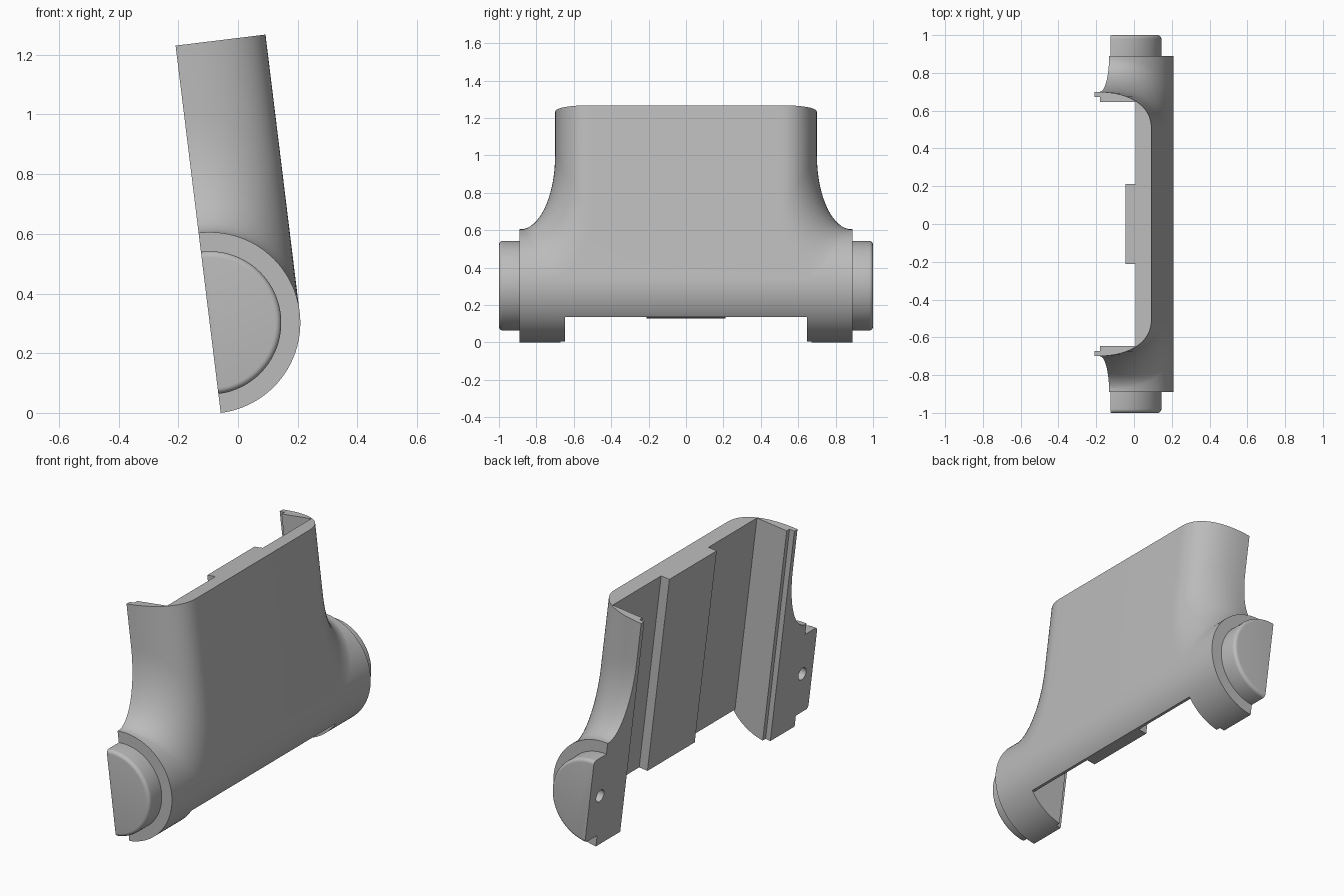
import bpy, bmesh
from math import sin, cos, pi, sqrt, radians

cube = bpy.data.objects.get("Cube")
if cube:
    bpy.data.objects.remove(cube, do_unlink=True)

R = 0.304        # barrel radius, also height of its axis
FRONT = 0.3035   # depth of the front face
TOP = 1.24


def loft(name, loops):
    """Closed solid through loops of equal point count."""
    bm = bmesh.new()
    rings = [[bm.verts.new(p) for p in loop] for loop in loops]
    n = len(rings[0])
    for a, b in zip(rings, rings[1:]):
        for i in range(n):
            k = (i + 1) % n
            bm.faces.new((a[i], a[k], b[k], b[i]))
    bm.faces.new(rings[0])
    bm.faces.new(rings[-1])
    bmesh.ops.recalc_face_normals(bm, faces=bm.faces[:])
    mesh = bpy.data.meshes.new(name)
    bm.to_mesh(mesh)
    bm.free()
    obj = bpy.data.objects.new(name, mesh)
    bpy.context.collection.objects.link(obj)
    return obj


def prism(name, outline, low, high):
    return loft(name, [[(x, y, z) for x, y in outline] for z in (low, high)])


def circle_y(y, r, n=96):
    return [(r * cos(2 * pi * i / n), y, R + r * sin(2 * pi * i / n)) for i in range(n)]


def combine(target, other, operation):
    mod = target.modifiers.new("combine", "BOOLEAN")
    mod.operation = operation
    mod.solver = "EXACT"
    mod.object = other
    bpy.context.view_layer.objects.active = target
    bpy.ops.object.modifier_apply(modifier=mod.name)
    bpy.data.objects.remove(other, do_unlink=True)


# Barrel with a stepped, rounded boss on each end
fillet = [(1 - 0.02 * (1 - sin(t * pi / 10)), 0.22 + 0.02 * cos(t * pi / 10)) for t in range(5, -1, -1)]
half = fillet + [(0.89, 0.24), (0.89, R)]
profile = [(-y, r) for y, r in half] + half[::-1]
shell = loft("half_shell_housing", [circle_y(y, r) for y, r in profile])

# Upright body: rounded corners, flaring into the barrel
STEPS = 20
rows = [(-0.02, 0.70)]
for i in range(STEPS + 1):
    a = i / STEPS * pi / 2
    rows.append((FRONT * sin(a) ** 0.87, 0.5 + 0.2 * max(cos(a), 0) ** 0.87))


def body_loop(t, level=None):
    side = []
    for u, y in rows:
        z = R + sqrt(R * R - u * u) - 0.002 + 0.4 * (1 - cos(t))
        side.append((u, y + 0.188 * (1 - sin(t)), z if level is None else level))
    return side + [(u, -y, z) for u, y, z in reversed(side)]


loops = [body_loop(0, R)]
loops += [body_loop(j / 16 * pi / 2) for j in range(17)]
loops.append(body_loop(pi / 2, TOP))
combine(shell, loft("upright_body", loops), "UNION")

# Flat back
combine(shell, prism("back_cut", [(-1, -2), (0, -2), (0, 2), (-1, 2)], -1, 2), "DIFFERENCE")

# Cavity with a rim rebate and a raised pad down the middle
right = [(-0.1, 0.672), (0.03, 0.672), (0.03, 0.646), (0.218, 0.646), (0.218, 0.212), (0.166, 0.212)]
outline = right + [(u, -y) for u, y in reversed(right)]
combine(shell, prism("cavity_cut", outline, -0.5, 2), "DIFFERENCE")

# Open bottom between the end blocks
combine(shell, prism("bottom_cut", [(-0.5, -0.646), (0.5, -0.646), (0.5, 0.646), (-0.5, 0.646)],
                     -0.5, 0.109), "DIFFERENCE")

# Blind screw hole in each end block
for s in (-1, 1):
    ring = [(s * 0.905 + 0.035 * cos(i * pi / 16), R + 0.035 * sin(i * pi / 16)) for i in range(32)]
    hole = loft("screw_hole_cut", [[(u, y, z) for y, z in ring] for u in (-0.1, 0.16)])
    combine(shell, hole, "DIFFERENCE")

# Single grey plastic
grey = bpy.data.materials.new("grey_plastic")
grey.use_nodes = True
colour = (0.5, 0.5, 0.5, 1)
grey.diffuse_color = colour
grey.node_tree.nodes["Principled BSDF"].inputs["Base Color"].default_value = colour
shell.data.materials.clear()
shell.data.materials.append(grey)
for face in shell.data.polygons:
    face.material_index = 0

# Lean the housing back
shell.rotation_euler = (0, radians(-7), 0)
shell.location = (-0.058, 0, 0)
bpy.ops.object.select_all(action="DESELECT")
shell.select_set(True)
bpy.context.view_layer.objects.active = shell
bpy.ops.object.shade_smooth_by_angle(angle=radians(30))
